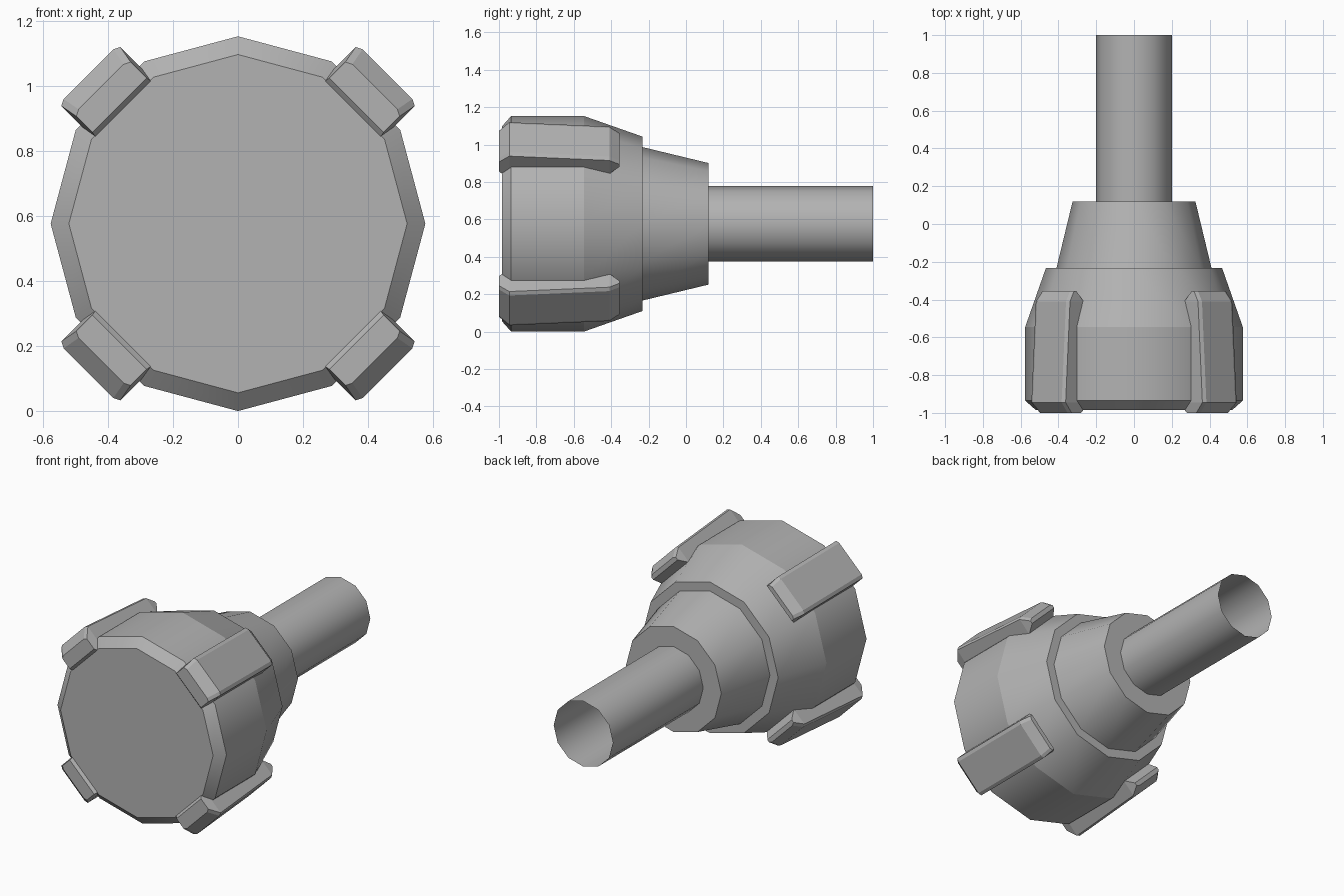
import bpy, bmesh, math
from mathutils import Vector

if "Cube" in bpy.data.objects:
    bpy.data.objects.remove(bpy.data.objects["Cube"])

CZ = 0.576  # height of the long axis

grey = bpy.data.materials.new("dark_grey")
grey.diffuse_color = (0.45, 0.45, 0.45, 1)
grey.use_nodes = True
grey.node_tree.nodes["Principled BSDF"].inputs["Base Color"].default_value = grey.diffuse_color


def make_object(name, bm):
    bmesh.ops.recalc_face_normals(bm, faces=bm.faces)
    mesh = bpy.data.meshes.new(name)
    bm.to_mesh(mesh)
    bm.free()
    mesh.materials.append(grey)
    obj = bpy.data.objects.new(name, mesh)
    bpy.context.collection.objects.link(obj)


def loft(bm, sections, cap_end=True, smooth=False):
    rings = [[bm.verts.new(p) for p in s] for s in sections]
    n = len(rings[0])
    for a, b in zip(rings, rings[1:]):
        for i in range(n):
            j = (i + 1) % n
            bm.faces.new((a[i], a[j], b[j], b[i])).smooth = smooth
    bm.faces.new(rings[0])
    if cap_end:
        bm.faces.new(rings[-1])
    # smooth around the axis, crisp at every ring
    for r in rings:
        for i in range(n):
            bm.edges.get((r[i], r[(i + 1) % n])).smooth = False


def circle(y, r, sides=12):
    return [Vector((r * math.cos(math.tau * i / sides), y,
                    CZ + r * math.sin(math.tau * i / sides))) for i in range(sides)]


# Stepped twelve-sided body and shaft, shaft end left open
profile = [(-0.985, 0.52), (-0.935, 0.576), (-0.545, 0.576), (-0.232, 0.466),
           (-0.232, 0.41), (0.12, 0.325), (0.12, 0.202), (1.0, 0.202)]
bm = bmesh.new()
loft(bm, [circle(y, r) for y, r in profile], cap_end=False, smooth=True)
make_object("body_and_shaft", bm)


# Tapered pads with bevelled ends: y, outer radius, inner radius, half width
pad_rings = [(-1.0, 0.595, 0.515, 0.118), (-0.945, 0.65, 0.46, 0.128),
             (-0.41, 0.617, 0.505, 0.128), (-0.355, 0.577, 0.55, 0.118)]


def pad_section(y, top, low, w, angle):
    cu, cv = 0.01, 0.02
    pts = [(low, -w), (top - cu, -w), (top, cv - w), (top, w - cv), (top - cu, w), (low, w)]
    ca, sa = math.cos(angle), math.sin(angle)
    return [Vector((u * ca - v * sa, y, CZ + u * sa + v * ca)) for u, v in pts]


for k in range(4):
    angle = math.radians(45 + 90 * k)
    bm = bmesh.new()
    loft(bm, [pad_section(*ring, angle) for ring in pad_rings])
    make_object(f"grip_pad_{k + 1}", bm)
